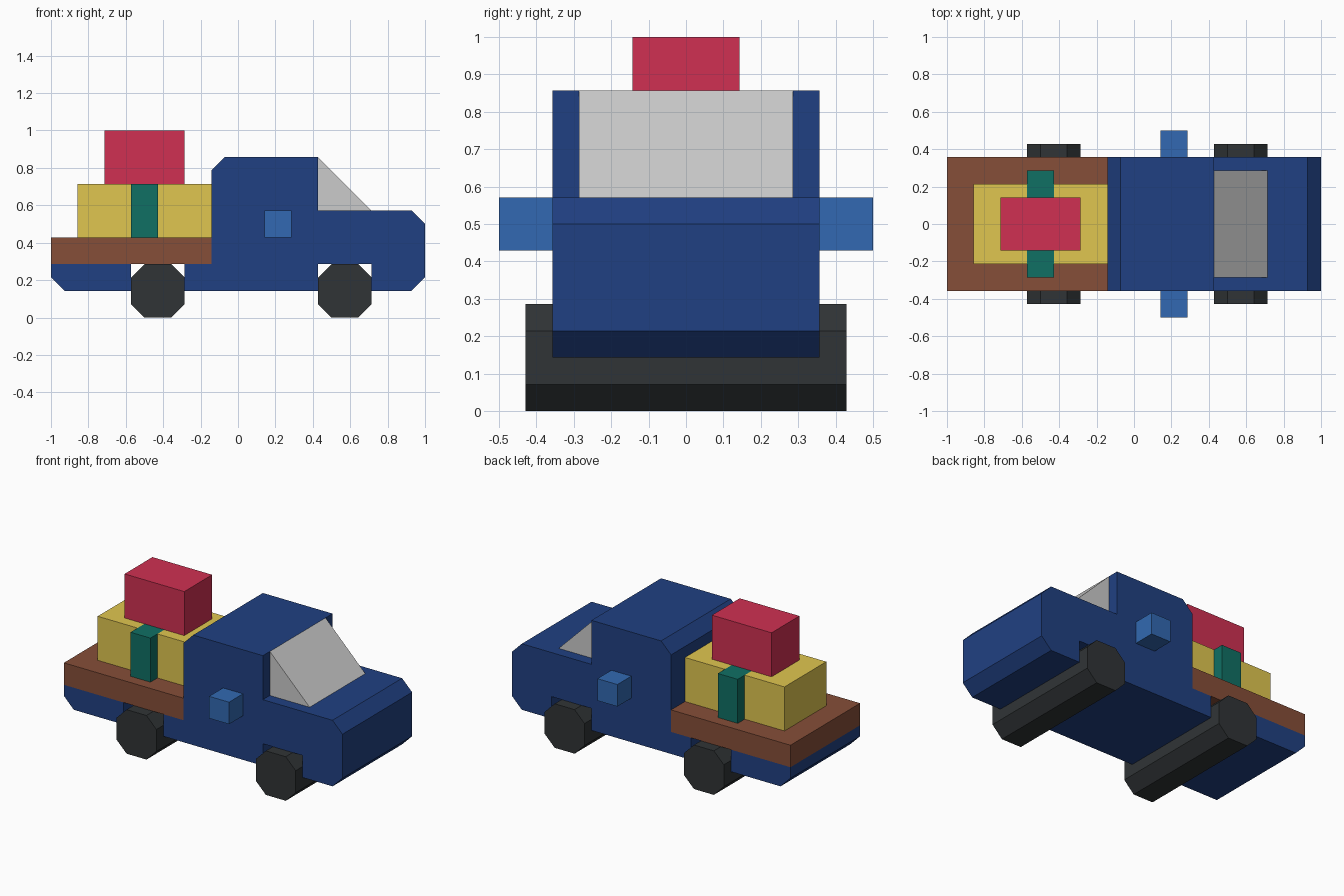
import bpy, bmesh

if "Cube" in bpy.data.objects:
    bpy.data.objects.remove(bpy.data.objects["Cube"])

U = 1 / 14  # the model sits on a 28-step grid


def paint(name, rgb):
    mat = bpy.data.materials.new(name)
    lin = [((c / 255 + 0.055) / 1.055) ** 2.4 if c > 10 else c / 3295 for c in rgb]
    mat.diffuse_color = (*lin, 1)
    mat.use_nodes = True
    mat.node_tree.nodes["Principled BSDF"].inputs["Base Color"].default_value = mat.diffuse_color
    return mat


def extrude(name, profile, y0, y1, mat=None):
    """Side profile (x, z) in grid steps, extruded from y0 to y1."""
    bm = bmesh.new()
    face = bm.faces.new([bm.verts.new((x * U, y0 * U, z * U)) for x, z in profile])
    new = bmesh.ops.extrude_face_region(bm, geom=[face])["geom"]
    verts = [g for g in new if isinstance(g, bmesh.types.BMVert)]
    bmesh.ops.translate(bm, verts=verts, vec=(0, (y1 - y0) * U, 0))
    bmesh.ops.recalc_face_normals(bm, faces=bm.faces)
    mesh = bpy.data.meshes.new(name)
    bm.to_mesh(mesh)
    bm.free()
    obj = bpy.data.objects.new(name, mesh)
    bpy.context.collection.objects.link(obj)
    if mat:
        mesh.materials.append(mat)
    return obj


def box(name, x0, x1, y0, y1, z0, z1, mat):
    return extrude(name, [(x0, z0), (x1, z0), (x1, z1), (x0, z1)], y0, y1, mat)


blue = paint("body_blue", (32, 64, 130))
light_blue = paint("mirror_blue", (50, 105, 178))
rubber = paint("rubber", (48, 52, 54))
brown = paint("bed_brown", (134, 78, 56))
yellow = paint("crate_yellow", (224, 198, 80))
green = paint("strap_green", (16, 112, 100))
red = paint("box_red", (208, 48, 82))

# Cab, hood and front wheel arch
extrude("cab_body", [(-4, 2), (6, 2), (6, 4), (10, 4), (10, 2), (13, 2), (14, 3),
                     (14, 7), (13, 8), (6, 8), (6, 12), (-1, 12), (-2, 11),
                     (-2, 4), (-4, 4)], -5, 5, blue)

# Tail of the chassis behind the rear wheels
extrude("rear_chassis", [(-13, 2), (-8, 2), (-8, 4), (-14, 4), (-14, 3)], -5, 5, blue)

# Sloped windshield
extrude("windshield", [(6, 8), (10, 8), (6, 12)], -4, 4)

# Full-width octagonal wheels
for name, cx in (("rear_wheels", -6), ("front_wheels", 8)):
    octagon = [(-1, 0), (1, 0), (2, 1), (2, 3), (1, 4), (-1, 4), (-2, 3), (-2, 1)]
    extrude(name, [(cx + x, z) for x, z in octagon], -6, 6, rubber)

# Side mirrors
for name, y in (("right_mirror", -7), ("left_mirror", 5)):
    box(name, 2, 4, y, y + 2, 6, 8, light_blue)

# Load bed and cargo, with the strap set flush in the crate top
box("load_bed", -14, -2, -5, 5, 4, 6, brown)
box("crate_rear", -12, -8, -3, 3, 6, 10, yellow)
box("crate_front", -6, -2, -3, 3, 6, 10, yellow)
box("strap", -8, -6, -4, 4, 6, 10, green)
box("top_box", -10, -4, -2, 2, 10, 14, red)
